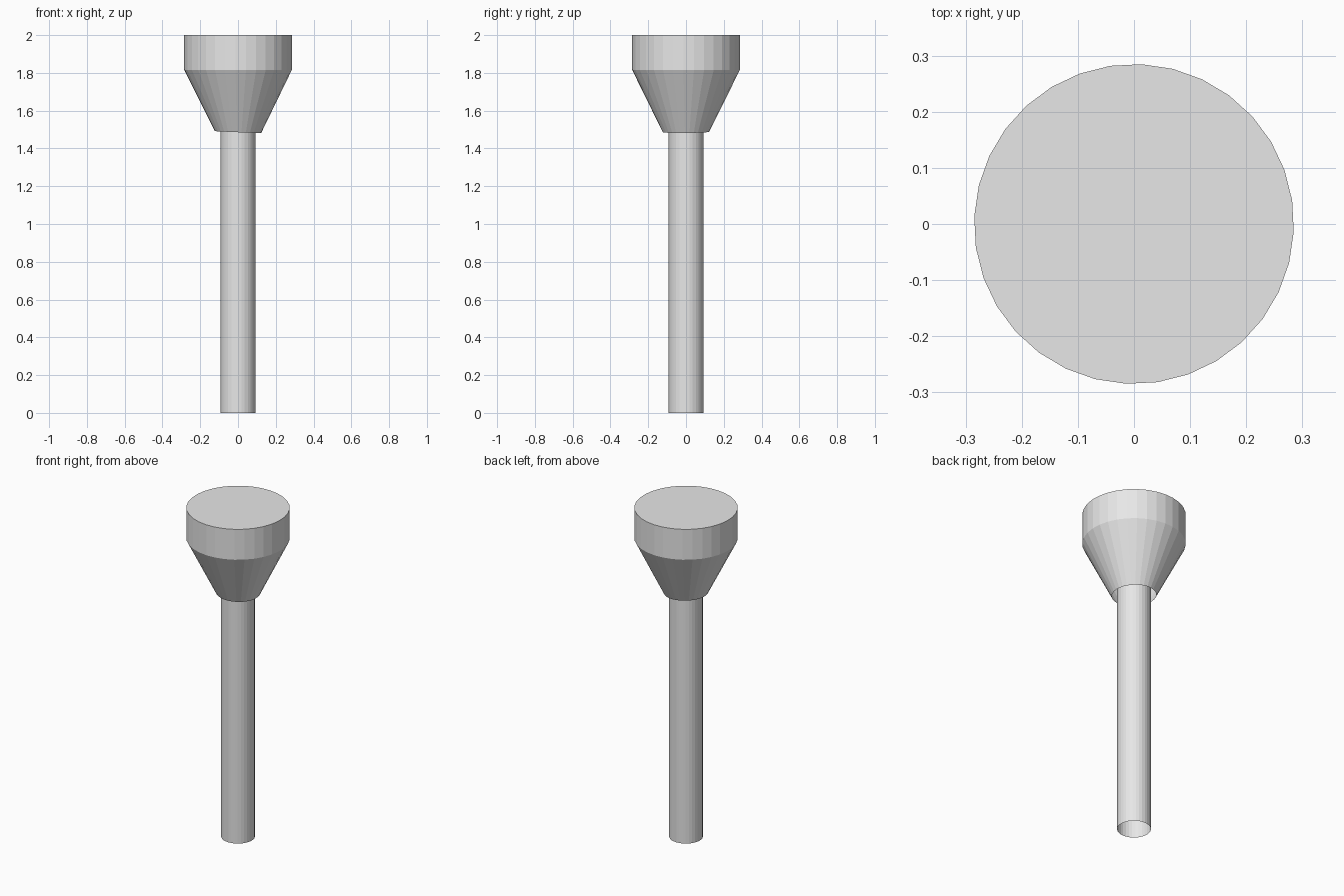
import bpy, bmesh
from math import cos, sin, radians, tau

if "Cube" in bpy.data.objects:
    bpy.data.objects.remove(bpy.data.objects["Cube"], do_unlink=True)

SIDES = 32

grey = bpy.data.materials.new("plain_grey")
grey.use_nodes = True
color = (0.8, 0.8, 0.8, 1)
grey.diffuse_color = color
grey.node_tree.nodes["Principled BSDF"].inputs["Base Color"].default_value = color


def lathe(name, profile, turn=0.0, cap_top=False):
    """Faceted tube through (radius, height) rings, listed from bottom to top."""
    bm = bmesh.new()
    rings = []
    for r, z in profile:
        angles = [radians(turn) + tau * i / SIDES for i in range(SIDES)]
        rings.append([bm.verts.new((r * cos(a), r * sin(a), z)) for a in angles])
    for low, high in zip(rings, rings[1:]):
        for i in range(SIDES):
            j = (i + 1) % SIDES
            bm.faces.new((low[i], low[j], high[j], high[i]))
    if cap_top:
        bm.faces.new(rings[-1])
    mesh = bpy.data.meshes.new(name)
    bm.to_mesh(mesh)
    bm.free()
    mesh.materials.append(grey)
    obj = bpy.data.objects.new(name, mesh)
    bpy.context.collection.objects.link(obj)
    return obj


# Hollow stem, open at the foot and reaching up inside the head
lathe("stem", [(0.093, 0), (0.093, 1.65)])

# Funnel head: open lower rim, flared cone, straight collar, flat lid
head = lathe("funnel_head", [(0.123, 1.487), (0.285, 1.815), (0.285, 2)],
             turn=-2.75, cap_top=True)

# The lower rim is cut at a slight slant
for v in head.data.vertices:
    if v.co.z < 1.6:
        v.co.z += 0.01 * v.co.y - 0.04 * v.co.x
